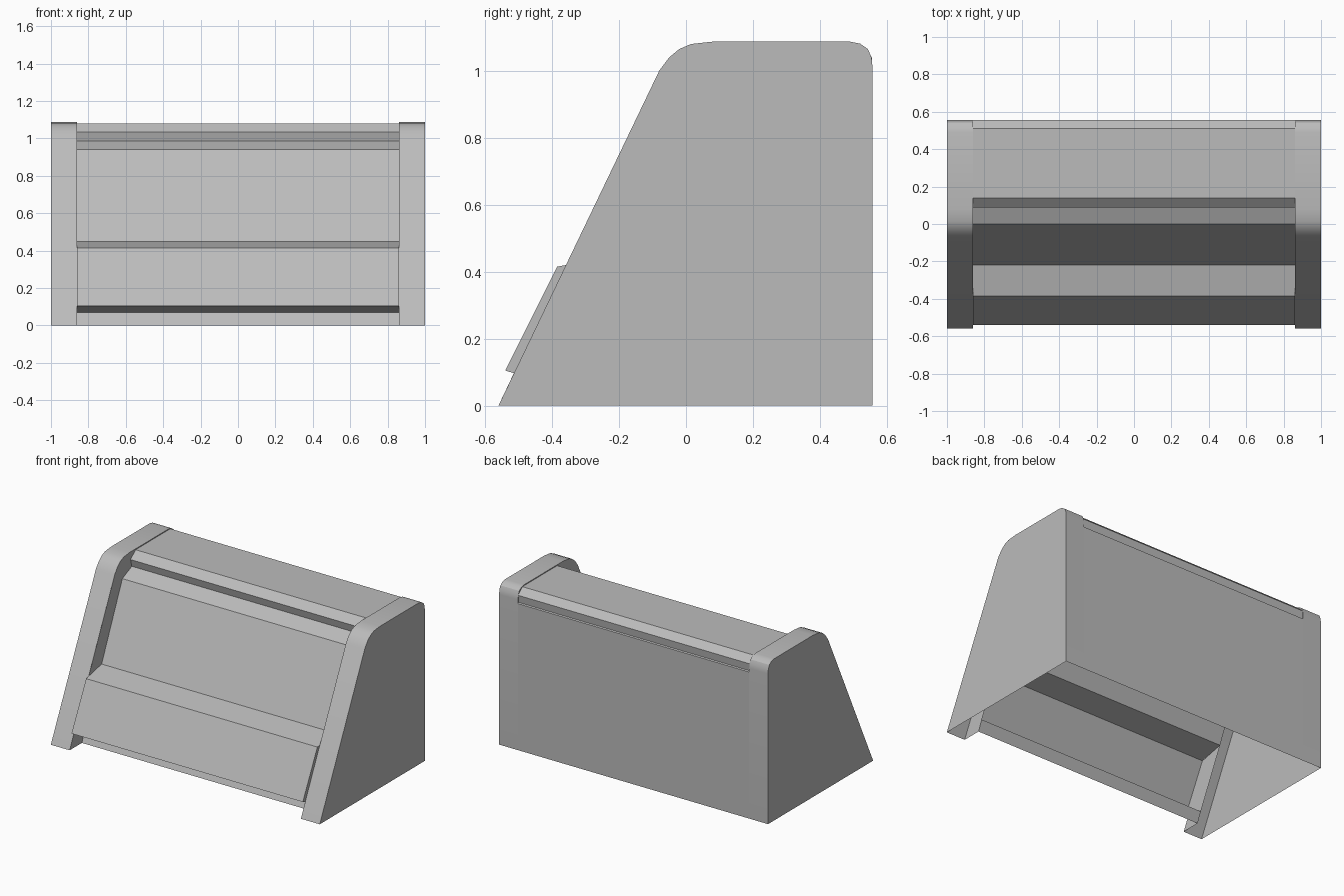
import bpy

cube = bpy.data.objects.get("Cube")
if cube:
    bpy.data.objects.remove(cube, do_unlink=True)

grey = bpy.data.materials.new("light grey")
grey.use_nodes = True
colour = (0.5, 0.5, 0.5, 1)
grey.diffuse_color = colour
grey.node_tree.nodes["Principled BSDF"].inputs["Base Color"].default_value = colour


def sheet(points, x0, x1):
    """Vertices and outward quads of a (y, z) profile swept along x."""
    n = len(points)
    verts = [(x0, y, z) for y, z in points] + [(x1, y, z) for y, z in points]
    faces = [(i, n + i, n + i + 1, i + 1) for i in range(n - 1)]
    return verts, faces


def wall(verts, faces, x, outline):
    """Add one flat upright wall at the given x."""
    start = len(verts)
    verts.extend((x, y, z) for y, z in outline)
    faces.append(tuple(range(start, len(verts))))


def make(name, verts, faces):
    mesh = bpy.data.meshes.new(name)
    mesh.from_pydata(verts, [], faces)
    mesh.materials.append(grey)
    obj = bpy.data.objects.new(name, mesh)
    bpy.context.collection.objects.link(obj)
    return obj


INNER = 0.86

# Rounded outline of the end caps, front foot to back foot
cap_front = [(-0.56, 0)]
cap_round = [(-0.08, 1.0), (-0.05, 1.04), (-0.02, 1.065), (0.015, 1.08), (0.08, 1.087),
             (0.49, 1.087), (0.52, 1.081), (0.543, 1.065), (0.554, 1.04), (0.557, 1.01)]
cap = cap_front + cap_round + [(0.557, 0)]

# Recessed middle: lip, protruding drawer, sloped door, overhanging roof, back
lip = [(-0.43, 0), (-0.4, 0.07)]
drawer = [(-0.54, 0.105), (-0.385, 0.415)]
door = [(-0.22, 0.45), (0, 0.94)]
roof = [(0.1, 0.985), (0.087, 1.035), (0.14, 1.081), (0.51, 1.081), (0.555, 1.04), (0.549, 0.99)]
back = [(0.557, 0.985), (0.557, 0)]
make("body_shell", *sheet(lip + drawer + door + roof + back, -INNER, INNER))

# End cap: rounded skin, outer wall and inner wall that also closes the drawer side
verts, faces = sheet(cap, INNER, 1)
wall(verts, faces, 1, cap[::-1])
drawer_bulge = [(-0.514, 0.097)] + drawer + [(-0.358, 0.42)]
wall(verts, faces, INNER, cap_front + drawer_bulge + cap_round + back[:1]
     + roof[::-1] + door[::-1] + lip[::-1])
caps = make("end_caps", verts, faces)
mirror = caps.modifiers.new("mirror", "MIRROR")
mirror.use_axis[0] = True
mirror.use_mirror_merge = False

bpy.ops.object.select_all(action="DESELECT")
caps.select_set(True)
bpy.context.view_layer.objects.active = caps
bpy.ops.object.shade_smooth_by_angle()
